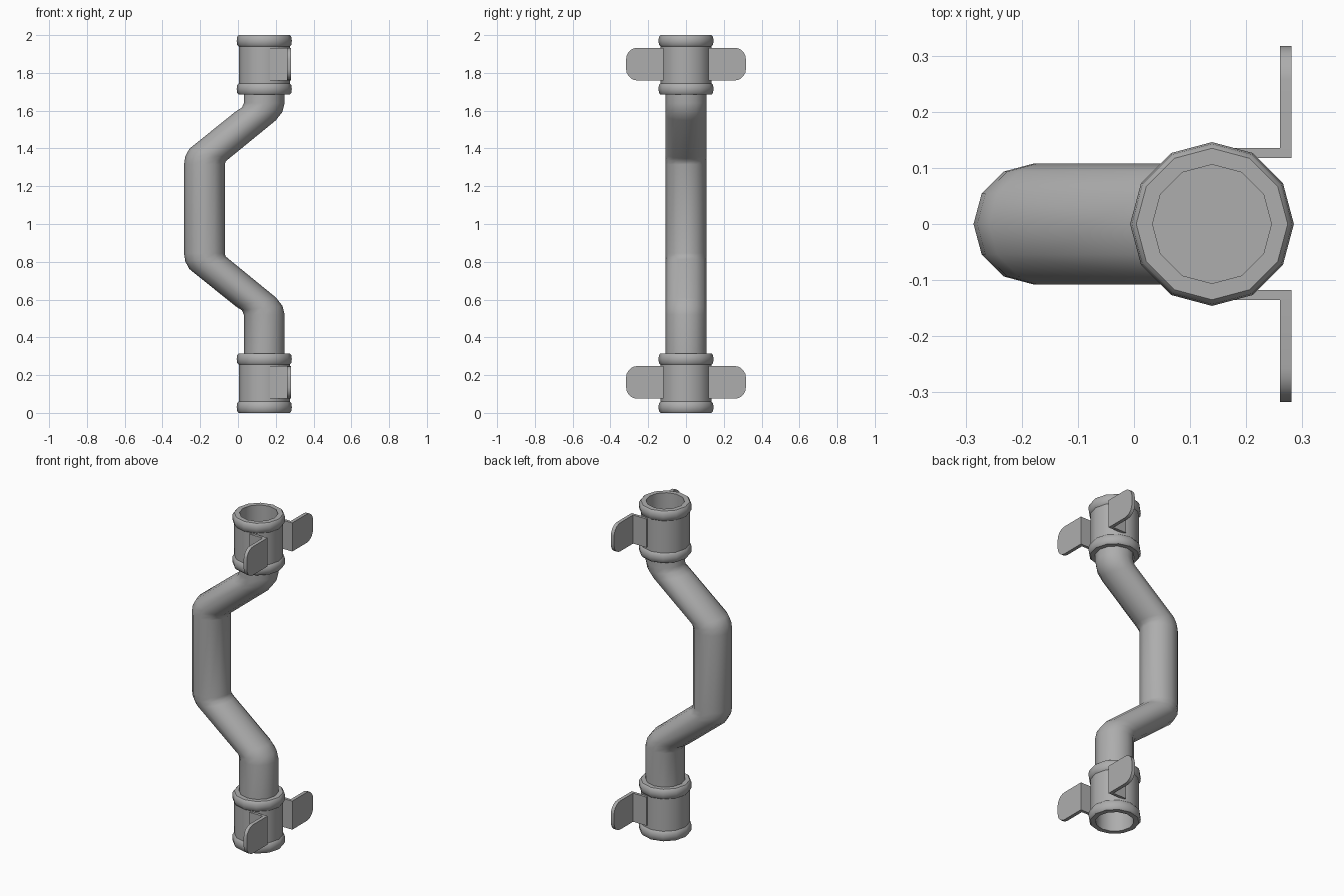
import bpy, bmesh, math
from mathutils import Matrix, Vector

cube = bpy.data.objects.get("Cube")
if cube:
    bpy.data.objects.remove(cube, do_unlink=True)

SIDES = 12
AXIS_X = 0.139       # centre line of the collars
COLLAR_H = 0.315
MID_Z = 1.08         # the pipe mirrors about this height

grey = bpy.data.materials.new("pipe grey")
grey.use_nodes = True
grey.diffuse_color = (0.42, 0.42, 0.42, 1)
grey.node_tree.nodes["Principled BSDF"].inputs["Base Color"].default_value = (0.42, 0.42, 0.42, 1)


def finish(name, bm, smooth=True):
    bmesh.ops.recalc_face_normals(bm, faces=bm.faces)
    mesh = bpy.data.meshes.new(name)
    bm.to_mesh(mesh)
    bm.free()
    mesh.materials.append(grey)
    obj = bpy.data.objects.new(name, mesh)
    bpy.context.collection.objects.link(obj)
    if smooth:
        bpy.ops.object.select_all(action='DESELECT')
        obj.select_set(True)
        bpy.context.view_layer.objects.active = obj
        bpy.ops.object.shade_smooth_by_angle(angle=math.radians(40))
    return obj


def add_ring(bm, x, z, radius, tilt=0.0):
    rot = Matrix.Rotation(-math.radians(tilt), 3, 'Y')
    ring = []
    for i in range(SIDES):
        a = math.tau * i / SIDES
        p = rot @ Vector((radius * math.cos(a), radius * math.sin(a), 0))
        ring.append(bm.verts.new(p + Vector((x, 0, z))))
    return ring


def bridge(bm, a, b):
    for i in range(SIDES):
        j = (i + 1) % SIDES
        bm.faces.new((a[i], a[j], b[j], b[i]))


# Offset pipe: lower half as tilted rings, upper half mirrored
half = [(AXIS_X, 0.25, 0), (AXIS_X, 0.52, 0), (0.128, 0.555, 6), (0.095, 0.587, 13),
        (-0.153, 0.788, 14), (-0.172, 0.815, 7), (-0.178, 0.845, 0)]
path = half + [(x, 2 * MID_Z - z, -t) for x, z, t in reversed(half)]
path[-1] = (AXIS_X, 1.75, 0)
bm = bmesh.new()
rings = [add_ring(bm, x, z, 0.108, t) for x, z, t in path]
for a, b in zip(rings, rings[1:]):
    bridge(bm, a, b)
bm.faces.new(rings[0])
bm.faces.new(rings[-1])
finish("offset_pipe", bm)


# Hollow collar with a rounded bead at each end
def collar(name, base):
    bead = [(0.135, 0.0), (0.143, 0.009), (0.146, 0.03), (0.143, 0.051), (0.135, 0.06)]
    profile = [(0.106, 0.0)] + bead
    profile += [(r, COLLAR_H - z) for r, z in reversed(profile)]
    bm = bmesh.new()
    loops = [add_ring(bm, AXIS_X, base + z, r) for r, z in profile]
    for a, b in zip(loops, loops[1:] + loops[:1]):
        bridge(bm, a, b)
    finish(name, bm)


# Wall bracket: a short arm and a plate with rounded outer corners
def bracket(name, base, side):
    low, high, radius = base + 0.075, base + 0.248, 0.06
    outline = [(0.118, low)]
    for cz, start in ((low + radius, -90), (high - radius, 0)):
        for k in range(6):
            a = math.radians(start + 18 * k)
            outline.append((0.317 - radius + radius * math.cos(a), cz + radius * math.sin(a)))
    outline.append((0.118, high))
    bm = bmesh.new()
    plate = bm.faces.new([bm.verts.new((0.26, side * y, z)) for y, z in outline])
    moved = bmesh.ops.extrude_face_region(bm, geom=[plate])["geom"]
    bmesh.ops.translate(bm, vec=(0.021, 0, 0),
                        verts=[v for v in moved if isinstance(v, bmesh.types.BMVert)])
    arm = (Matrix.Translation((0.215, side * 0.1265, (low + high) / 2))
           @ Matrix.Diagonal((0.09, 0.017, high - low, 1)))
    bmesh.ops.create_cube(bm, size=1, matrix=arm)
    finish(name, bm)


for level, base in (("lower", 0.0), ("upper", 2 - COLLAR_H)):
    collar(level + "_collar", base)
    for word, side in (("left", -1), ("right", 1)):
        bracket(f"{level}_{word}_bracket", base, side)
